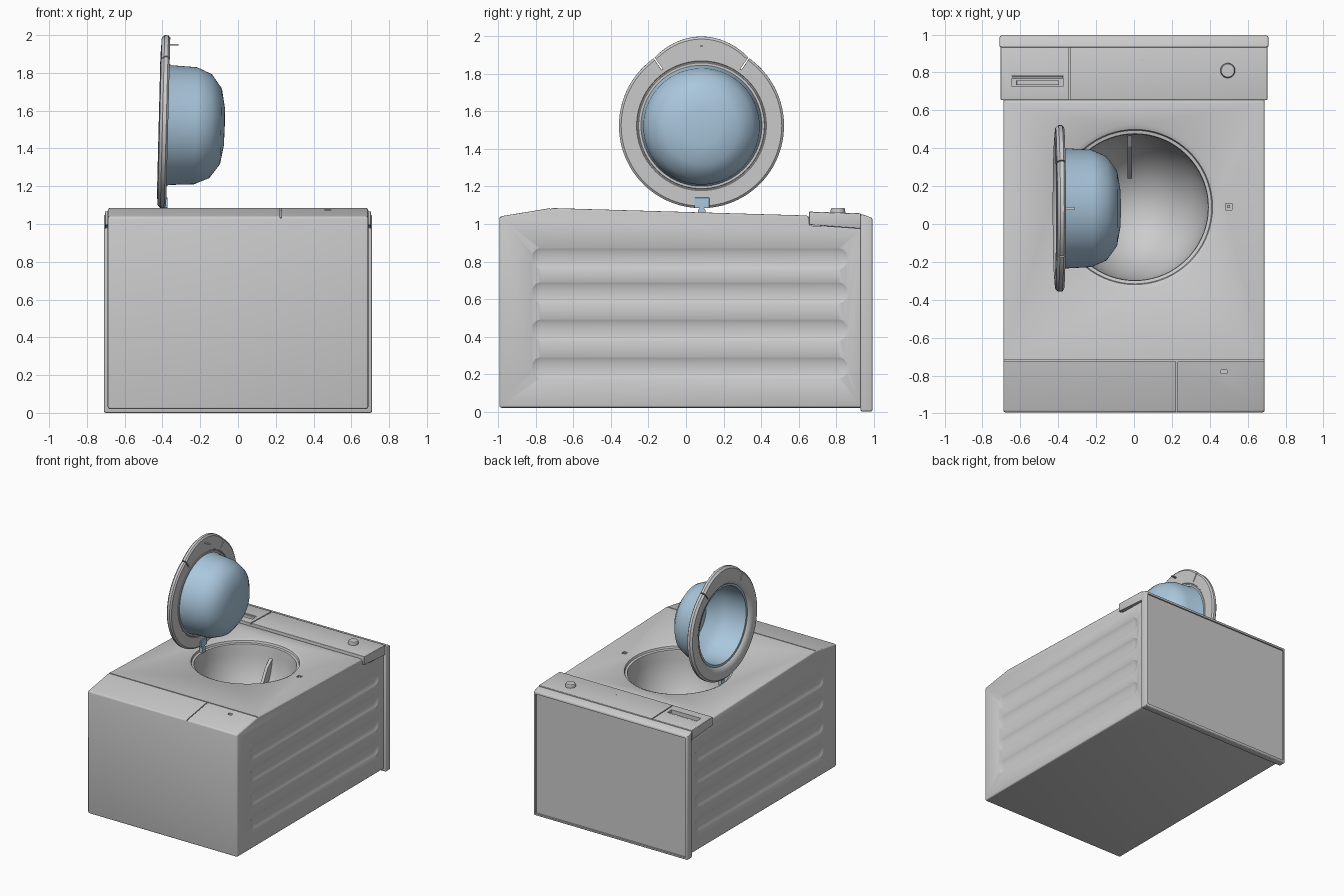
import bpy, bmesh, math
from mathutils import Matrix, Vector

if "Cube" in bpy.data.objects:
    bpy.data.objects.remove(bpy.data.objects["Cube"])

blue = bpy.data.materials.new("blue_glass")
blue.diffuse_color = (0.40, 0.57, 0.72, 1)
blue.use_nodes = True
blue.node_tree.nodes["Principled BSDF"].inputs["Base Color"].default_value = blue.diffuse_color
SLOPE = math.atan(0.04 / 1.375)          # tilt of the machine's face


def make(name, bm, mat=None):
    bmesh.ops.remove_doubles(bm, verts=bm.verts, dist=1e-5)
    bmesh.ops.recalc_face_normals(bm, faces=bm.faces)
    me = bpy.data.meshes.new(name)
    bm.to_mesh(me)
    bm.free()
    ob = bpy.data.objects.new(name, me)
    bpy.context.collection.objects.link(ob)
    if mat:
        me.materials.append(mat)
    return ob


def select(ob):
    bpy.ops.object.select_all(action='DESELECT')
    ob.select_set(True)
    bpy.context.view_layer.objects.active = ob


def smooth(ob, deg=26):
    select(ob)
    bpy.ops.object.shade_smooth_by_angle(angle=math.radians(deg))


def prism(name, profile, x0, x1, mat=None, bevel=0):
    """Extrude a (y, z) outline along x."""
    bm = bmesh.new()
    f = bm.faces.new([bm.verts.new((x0, y, z)) for y, z in profile])
    ext = bmesh.ops.extrude_face_region(bm, geom=[f])["geom"]
    bmesh.ops.translate(bm, vec=(x1 - x0, 0, 0),
                        verts=[v for v in ext if isinstance(v, bmesh.types.BMVert)])
    ob = make(name, bm, mat)
    if bevel:
        m = ob.modifiers.new("bevel", 'BEVEL')
        m.width, m.segments, m.limit_method = bevel, 3, 'ANGLE'
        select(ob)
        bpy.ops.object.modifier_apply(modifier=m.name)
    return ob


def box(name, x, y, z, mat=None, bevel=0):
    return prism(name, [(y[0], z[0]), (y[1], z[0]), (y[1], z[1]), (y[0], z[1])], *x, mat, bevel)


def lathe(name, profile, closed=False, steps=72, mat=None):
    """Spin an (r, height) outline around local z, starting at local -x."""
    bm = bmesh.new()
    vs = [bm.verts.new((-r, 0, h)) for r, h in profile]
    pairs = list(zip(vs, vs[1:])) + ([(vs[-1], vs[0])] if closed else [])
    es = [bm.edges.new(p) for p in pairs]
    bmesh.ops.spin(bm, geom=vs + es, cent=(0, 0, 0), axis=(0, 0, 1),
                   angle=2 * math.pi, steps=steps, use_merge=True)
    return make(name, bm, mat)


def cut(target, cutter):
    cutter.hide_render = True
    m = target.modifiers.new("cut", 'BOOLEAN')
    m.operation, m.solver, m.object = 'DIFFERENCE', 'EXACT', cutter
    bpy.context.view_layer.update()
    select(target)
    bpy.ops.object.modifier_apply(modifier=m.name)
    bpy.data.objects.remove(cutter)


def face_z(y):
    return 1.085 - (y + 0.72) * math.tan(SLOPE)


# Cabinet, lying on its back
cabinet = prism("cabinet", [(-0.995, 0.02), (-0.995, 1.04), (-0.72, 1.085), (0.655, 1.045),
                            (0.665, 0.99), (0.94, 0.98), (0.94, 0.02)], -0.69, 0.69, bevel=0.014)

# Door opening and drum hollow
drum = [(0, 0.2), (0.44, 0.2), (0.44, 0), (0.41, -0.014), (0.405, -0.03), (0.388, -0.034)]
drum += [(0.385 * math.cos(a), -0.06 - 0.5 * math.sin(a))
         for a in [i * math.pi / 28 for i in range(14)]] + [(0, -0.56)]
drum_cut = lathe("drum_cutter", drum)
drum_cut.location = (0.005, 0.09, face_z(0.09) + 0.002)
drum_cut.rotation_euler.x = -SLOPE
cut(cabinet, drum_cut)

# Long shallow pressings on both sides
for side in (-1, 1):
    for z in (0.233, 0.435, 0.633, 0.815):
        bm = bmesh.new()
        bmesh.ops.create_uvsphere(bm, u_segments=32, v_segments=15, radius=0.074)
        for v in bm.verts:
            x, y, w = v.co
            v.co = (x * 0.4, w + math.copysign(0.785, w), y)
        rib = make("rib_cutter", bm)
        rib.location = (side * 0.708, 0.02, z)
        cut(cabinet, rib)

# Kick panel seams, filter latch and lock slot
cut(cabinet, box("seam", (-0.685, 0.685), (-0.726, -0.718), (1.073, 1.2)))
cut(cabinet, prism("seam", [(-1.0, 1.03), (-0.72, 1.075), (-0.72, 1.2), (-1.0, 1.2)], 0.222, 0.229))
cut(cabinet, box("slot", (0.458, 0.492), (-0.79, -0.77), (1.06, 1.2)))
cut(cabinet, box("slot", (0.483, 0.517), (0.075, 0.109), (1.03, 1.2)))
smooth(cabinet)
box("lock_catch", (0.492, 0.508), (0.084, 0.10), (1.02, 1.058))

# Drum paddle
prism("drum_paddle", [(0.47, 0.93), (0.41, 0.88), (0.24, 0.58), (0.24, 0.48), (0.42, 0.66)], -0.035, -0.01)

# Control panel with drawer seam and handle recess
panel = prism("control_panel", [(0.655, 0.995), (0.655, 1.066), (0.932, 1.057), (0.932, 0.975)],
              -0.705, 0.705, bevel=0.005)
cut(panel, prism("seam", [(0.64, 1.055), (0.95, 1.046), (0.95, 1.2), (0.64, 1.2)], -0.344, -0.336))
cut(panel, box("handle_recess", (-0.645, -0.375), (0.725, 0.785), (1.02, 1.2)))
smooth(panel)
box("drawer_handle", (-0.645, -0.375), (0.768, 0.781), (1.01, 1.06), bevel=0.003)
box("drawer_pull", (-0.62, -0.395), (0.733, 0.758), (1.01, 1.04), bevel=0.003)

# Dial and indicator buttons
dial = lathe("dial", [(0, 1.05), (0.04, 1.05), (0.038, 1.08), (0.034, 1.086), (0, 1.086)], steps=40)
dial.location = (0.495, 0.81, 0)
smooth(dial)
for x, y in [(0.04, 0.86), (0.04, 0.82), (0.04, 0.78), (0.04, 0.74), (0.13, 0.74), (0.33, 0.79)]:
    b = lathe("button", [(0, 1.05), (0.011, 1.05), (0.011, 0.0), (0, 0.0)][:2]
              + [(0.011, 1.066), (0, 1.066)], steps=16)
    b.location = (x, y, -0.0325 * (y - 0.655))

# Worktop slab with a framed back
top = prism("worktop", [(0.93, 0.0), (0.93, 1.055), (0.995, 1.032), (0.995, 0.0)], -0.71, 0.71, bevel=0.012)
cut(top, box("frame_cutter", (-0.69, 0.69), (0.983, 1.1), (0.02, 1.012)))
smooth(top)

# Open door: local z points to +x, local -x points up
DOOR = Matrix.Translation((-0.415, 0.0825, 1.525)) @ Matrix.Rotation(math.pi / 2 + 0.025, 4, 'Y')
HALF = 0.61                               # half angle of the grip section

ring = lathe("door_ring", [(0.312, 0.045), (0.335, 0.045), (0.338, 0.041), (0.343, 0.041), (0.346, 0.045),
                           (0.428, 0.045), (0.44, 0.035), (0.44, 0.015), (0.425, 0.0), (0.365, -0.005),
                           (0.335, 0.008), (0.318, 0.03)], closed=True, steps=96)
for v in ring.data.vertices:
    a = math.atan2(v.co.y, -v.co.x)
    r = math.hypot(v.co.x, v.co.y)
    if abs(a) < HALF and r > 0.4:
        k = 1 + 0.035 / 0.44 * math.cos(math.pi / 2 * a / HALF)
        v.co.x *= k
        v.co.y *= k
for s in (-1, 1):
    notch = box("notch", (-0.55, -0.365), (-0.004, 0.004), (-0.1, 0.1))
    notch.rotation_euler.z = -s * HALF
    cut(ring, notch)
ring.matrix_world = DOOR
smooth(ring, 32)

bowl = lathe("door_glass", [(0.33, 0.02), (0.325, 0.04), (0.317, 0.055), (0.31, 0.19), (0.275, 0.27),
                            (0.2, 0.325), (0.1, 0.343), (0, 0.345), (0, 0.332), (0.2, 0.312),
                            (0.265, 0.25), (0.3, 0.19), (0.308, 0.02), (0.33, 0.02)], mat=blue)
bowl.matrix_world = DOOR
smooth(bowl, 33)

# Door latch hook and hinge
box("latch_hook", (-0.37, -0.315), (0.074, 0.09), (1.945, 1.952))
box("hinge_plate", (-0.388, -0.372), (0.045, 0.125), (1.085, 1.14), blue, 0.003)
hinge = prism("hinge_arm", [(0.065, 1.03), (0.103, 1.03), (0.103, 1.075), (0.092, 1.09),
                            (0.076, 1.09), (0.065, 1.075)], -0.4, -0.372, blue)
